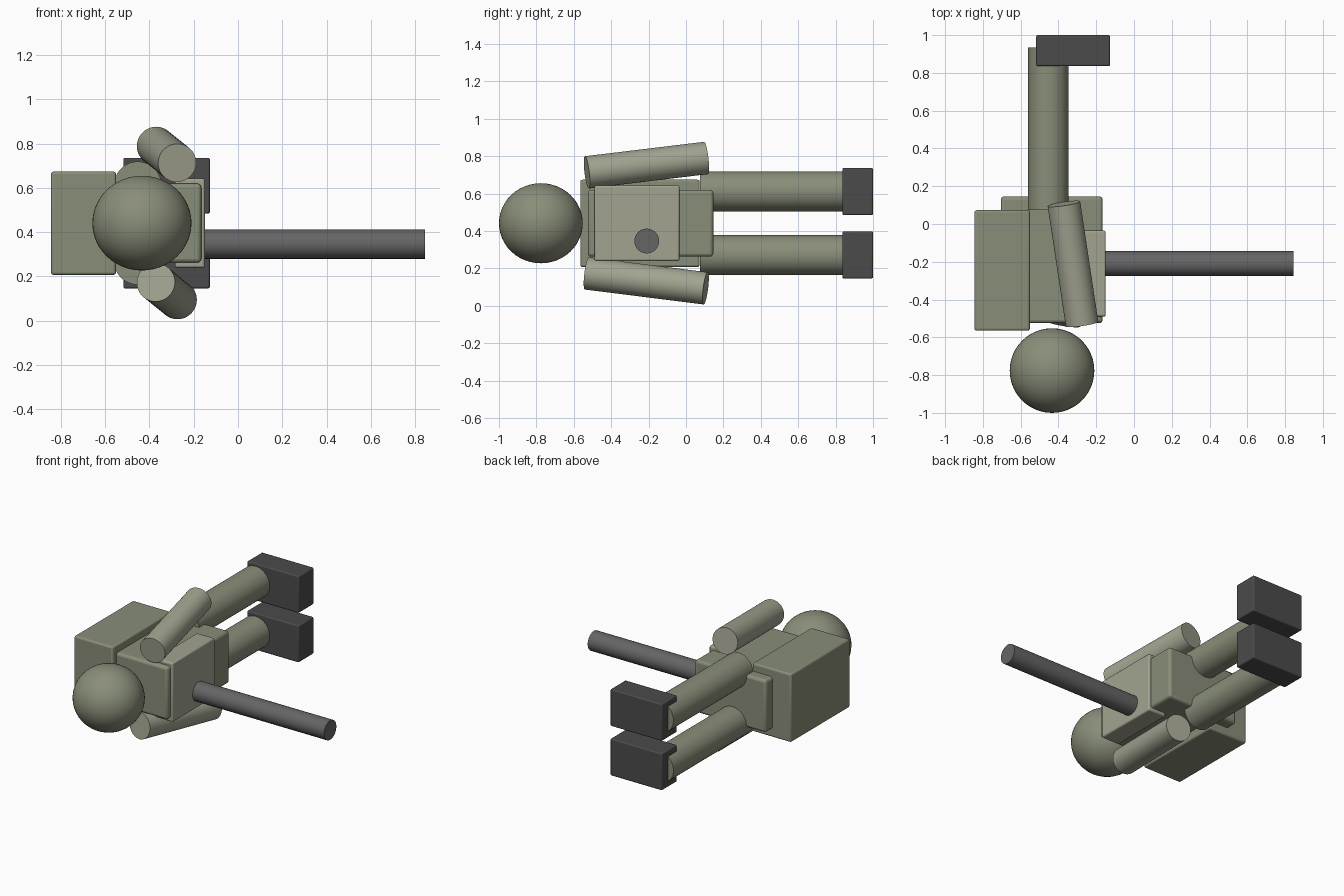
import bpy
from mathutils import Vector

if "Cube" in bpy.data.objects:
    bpy.data.objects.remove(bpy.data.objects["Cube"])


def material(name, rgb):
    m = bpy.data.materials.new(name)
    m.diffuse_color = (*rgb, 1)
    m.use_nodes = True
    m.node_tree.nodes["Principled BSDF"].inputs["Base Color"].default_value = m.diffuse_color
    return m


OLIVE = material("olive", (0.25, 0.27, 0.19))
LIGHT = material("light_olive", (0.36, 0.37, 0.28))
STEEL = material("steel", (0.13, 0.13, 0.13))
DARK = material("dark", (0.07, 0.07, 0.07))


def finish(name, mat):
    ob = bpy.context.object
    ob.name = name
    ob.data.materials.append(mat)
    bpy.ops.object.shade_smooth_by_angle()
    return ob


def box(name, lo, hi, bevel, mat):
    lo, hi = Vector(lo), Vector(hi)
    bpy.ops.mesh.primitive_cube_add(size=1, location=(lo + hi) / 2)
    bpy.context.object.scale = hi - lo
    bpy.ops.object.transform_apply(location=False, rotation=False, scale=True)
    mod = bpy.context.object.modifiers.new("bevel", "BEVEL")
    mod.width, mod.segments = bevel, 3
    return finish(name, mat)


def rod(name, a, b, radius, mat):
    a, b = Vector(a), Vector(b)
    d = b - a
    bpy.ops.mesh.primitive_cylinder_add(vertices=48, radius=radius, depth=d.length, location=(a + b) / 2)
    bpy.context.object.rotation_euler = d.to_track_quat("Z", "Y").to_euler()
    return finish(name, mat)


# Torso, backpack and chest plate
box("torso", (-0.705, -0.525, 0.262), (-0.166, 0.146, 0.62), 0.018, OLIVE)
box("backpack", (-0.845, -0.565, 0.207), (-0.551, 0.073, 0.674), 0.012, OLIVE)
box("chest_plate", (-0.285, -0.49, 0.239), (-0.15, -0.035, 0.643), 0.01, LIGHT)

# Head, slightly narrower side to side
bpy.ops.mesh.primitive_uv_sphere_add(segments=48, ring_count=24, radius=1, location=(-0.434, -0.776, 0.441))
bpy.context.object.scale = (0.224, 0.224, 0.214)
finish("head", OLIVE)

# Legs and boots, one on each side of the body's middle plane
for side, s in (("left", 1), ("right", -1)):
    z = 0.441 + s * 0.171
    rod(side + "_leg", (-0.453, 0.075, z), (-0.453, 0.935, z), 0.107, OLIVE)
    z = 0.441 + s * 0.169
    box(side + "_boot", (-0.518, 0.836, z - 0.126), (-0.127, 1.0, z + 0.126), 0.008, DARK)

# Arms, splayed outward and tilted in opposite directions
rod("left_arm", (-0.275, -0.53, 0.713), (-0.371, 0.107, 0.79), 0.087, LIGHT)
rod("right_arm", (-0.371, -0.53, 0.173), (-0.272, 0.105, 0.093), 0.087, LIGHT)

# Barrel sticking out from the chest
rod("barrel", (-0.17, -0.21, 0.346), (0.844, -0.21, 0.346), 0.066, STEEL)
